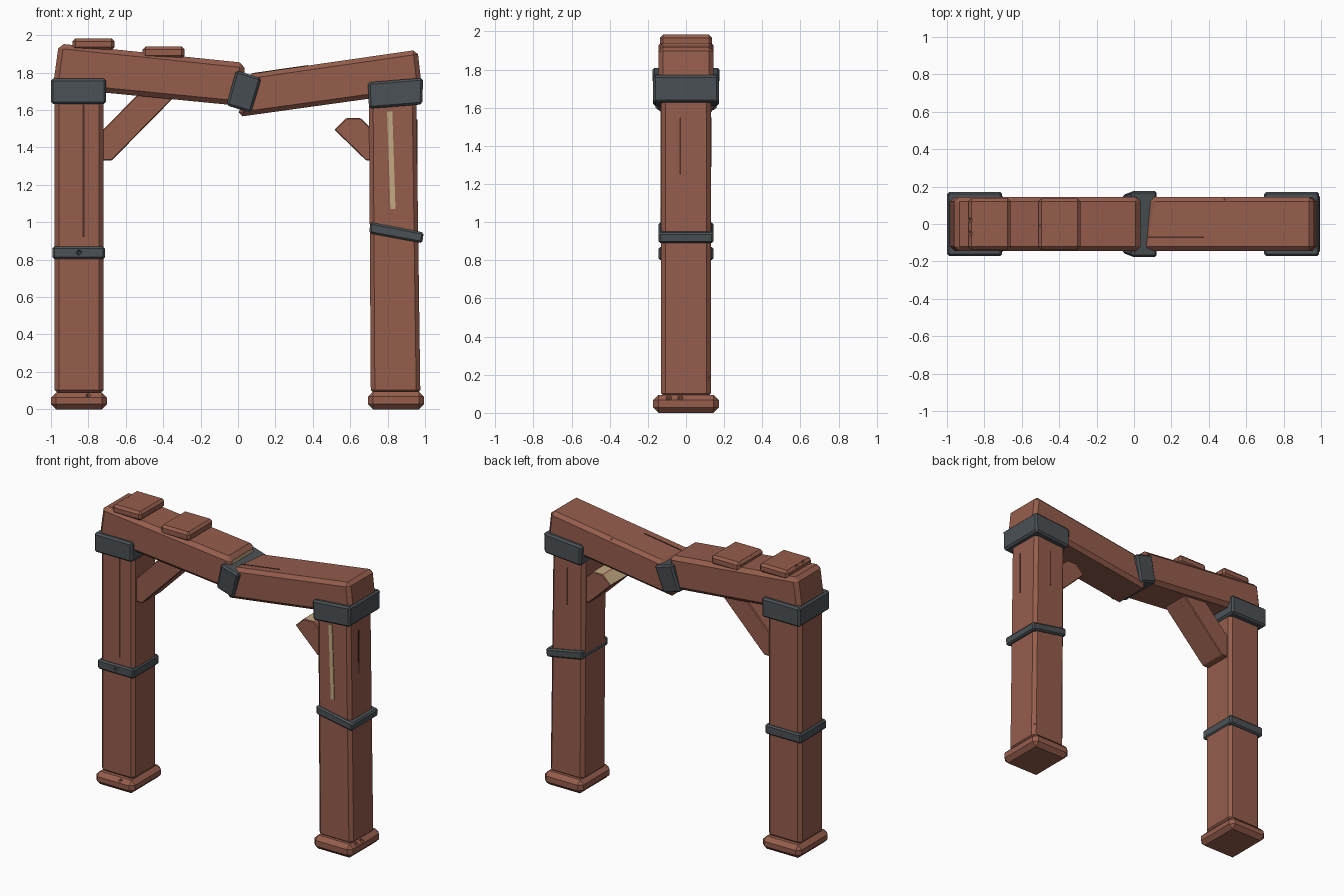
import bpy, bmesh
from mathutils import Vector

cube = bpy.data.objects.get("Cube")
if cube:
    bpy.data.objects.remove(cube, do_unlink=True)


def material(name, rgb):
    m = bpy.data.materials.new(name)
    m.use_nodes = True
    m.diffuse_color = (*rgb, 1)
    m.node_tree.nodes["Principled BSDF"].inputs["Base Color"].default_value = (*rgb, 1)
    return m


wood = material("red_brown_wood", (0.30, 0.11, 0.073))
iron = material("dark_iron", (0.07, 0.083, 0.092))
pale = material("pale_split_wood", (0.54, 0.40, 0.22))
dark = material("dark_crack", (0.07, 0.025, 0.018))


def prism(name, outline, depth, mat, bevel=0.0, pale_sides=(), adjust=None):
    """Extrude an x-z outline from -depth to +depth in y, then chamfer it."""
    bm = bmesh.new()
    front = [bm.verts.new((x, -depth, z)) for x, z in outline]
    back = [bm.verts.new((x, depth, z)) for x, z in outline]
    n = len(outline)
    bm.faces.new(front)
    bm.faces.new(back[::-1])
    for i in range(n):
        j = (i + 1) % n
        f = bm.faces.new((front[i], back[i], back[j], front[j]))
        f.material_index = 1 if i in pale_sides else 0
    if adjust:
        adjust(front, back)
    bmesh.ops.recalc_face_normals(bm, faces=bm.faces)
    if bevel:
        bmesh.ops.bevel(bm, geom=bm.edges[:], offset=bevel, segments=1,
                        affect='EDGES', profile=0.5, clamp_overlap=True)
    mesh = bpy.data.meshes.new(name)
    bm.to_mesh(mesh)
    bm.free()
    mesh.materials.append(mat)
    mesh.materials.append(pale)
    ob = bpy.data.objects.new(name, mesh)
    bpy.context.collection.objects.link(ob)
    return ob


def box(name, x0, x1, z0, z1, depth, mat, bevel=0.0):
    return prism(name, [(x0, z0), (x1, z0), (x1, z1), (x0, z1)], depth, mat, bevel)


def plate(name, centre, size, mat):
    """Thin plate lying on a surface."""
    x, y, z = centre
    sx, sy, sz = (s / 2 for s in size)
    ob = box(name, x - sx, x + sx, z - sz, z + sz, sy, mat)
    ob.location.y = y
    return ob


def chip(target, points, radius=0.018):
    """Nick the edges of a part with small faceted cutters."""
    bm = bmesh.new()
    for p in points:
        made = bmesh.ops.create_icosphere(bm, subdivisions=1, radius=radius)
        bmesh.ops.translate(bm, verts=made["verts"], vec=Vector(p))
    mesh = bpy.data.meshes.new("chip_cutter")
    bm.to_mesh(mesh)
    bm.free()
    cutter = bpy.data.objects.new("chip_cutter", mesh)
    bpy.context.collection.objects.link(cutter)
    cutter.hide_render = True
    mod = target.modifiers.new("chips", 'BOOLEAN')
    mod.operation = 'DIFFERENCE'
    mod.solver = 'EXACT'
    mod.object = cutter
    bpy.context.view_layer.objects.active = target
    bpy.ops.object.modifier_apply(modifier=mod.name)
    bpy.data.objects.remove(cutter, do_unlink=True)


# Feet
right_foot = box("right_foot", -1.0, -0.70, 0, 0.09, 0.172, wood, 0.028)
left_foot = box("left_foot", 0.695, 0.995, 0, 0.095, 0.172, wood, 0.028)
chip(left_foot, [(0.985, -0.09, 0.08), (0.985, -0.03, 0.08)])
chip(right_foot, [(-0.80, -0.165, 0.08)])

# Posts
right_post = box("right_post", -0.98, -0.72, 0.08, 1.74, 0.13, wood, 0.022)
left_post = prism("left_post", [(0.71, 0.08), (0.975, 0.08), (0.953, 1.71), (0.70, 1.71)],
                  0.13, wood, 0.022)
chip(right_post, [(-0.98, -0.13, 1.55), (-0.98, -0.13, 1.04)])
chip(left_post, [(0.975, -0.13, 0.28), (0.97, 0.13, 0.18), (0.965, 0.13, 1.16)])

# Sagging beam in two broken halves
right_beam = prism("right_beam", [(-0.99, 1.72), (0.035, 1.62), (0.035, 1.852), (-0.958, 1.955)],
                   0.145, wood, 0.026, pale_sides=(1,))


def skew_break(front, back):
    back[3].co.x += 0.045
    back[3].co.z += 0.006


left_beam = prism("left_beam", [(0.0, 1.563), (0.985, 1.70), (0.96, 1.922), (0.045, 1.79)],
                  0.145, wood, 0.024, adjust=skew_break)
chip(left_beam, [(0.49, 0.145, 1.853)], 0.022)

# Planks nailed on top
outer_plank = box("outer_plank", -0.885, -0.66, 1.92, 1.983, 0.137, wood, 0.016)
inner_plank = box("inner_plank", -0.51, -0.285, 1.875, 1.94, 0.137, wood, 0.016)
chip(outer_plank, [(-0.88, 0.02, 1.98), (-0.88, -0.05, 1.98)])
chip(inner_plank, [(-0.508, -0.01, 1.94)], 0.014)

# Iron collars and bands
box("right_collar", -1.0, -0.705, 1.632, 1.768, 0.172, iron, 0.012)
prism("left_collar", [(0.70, 1.607), (0.985, 1.63), (0.99, 1.772), (0.695, 1.748)],
      0.172, iron, 0.012)
right_band = box("right_band", -0.992, -0.712, 0.803, 0.87, 0.145, iron, 0.010)
chip(right_band, [(-0.85, -0.148, 0.838)], 0.016)
prism("left_band", [(0.703, 0.94), (0.985, 0.888), (0.993, 0.945), (0.706, 1.0)],
      0.145, iron, 0.010)


def taper_strap(front, back):
    for side, sign in ((front, -1), (back, 1)):
        for i in (0, 1):
            side[i].co.y = sign * 0.158


prism("beam_strap", [(-0.062, 1.625), (0.07, 1.585), (0.125, 1.77), (-0.01, 1.812)],
      0.178, iron, 0.012, adjust=taper_strap)

# Braces, one whole and one snapped off
prism("right_brace", [(-0.74, 1.33), (-0.675, 1.33), (-0.33, 1.68), (-0.51, 1.71), (-0.74, 1.475)],
      0.10, wood, 0.005)
prism("left_brace_stub", [(0.73, 1.33), (0.685, 1.33), (0.515, 1.495), (0.58, 1.557),
                          (0.655, 1.557), (0.73, 1.485)],
      0.10, wood, 0.005, pale_sides=(2, 3))

# Split showing pale wood on the post front
split = prism("post_split", [(0.815, 1.07), (0.842, 1.07), (0.825, 1.592), (0.797, 1.592)],
              0.004, pale)
split.location.y = -0.131

# Hairline cracks
plate("right_post_crack", (-0.826, -0.13, 1.275), (0.009, 0.005, 0.71), dark)
plate("left_post_side_crack", (0.958, -0.03, 1.40), (0.006, 0.008, 0.30), dark)
plate("left_post_back_crack", (0.83, 0.13, 1.42), (0.008, 0.005, 0.26), dark)
crack = plate("beam_crack", (0, 0, 0), (0.30, 0.008, 0.005), dark)
crack.location = (0.225, -0.07, 1.816)
crack.rotation_euler.y = -0.1433
